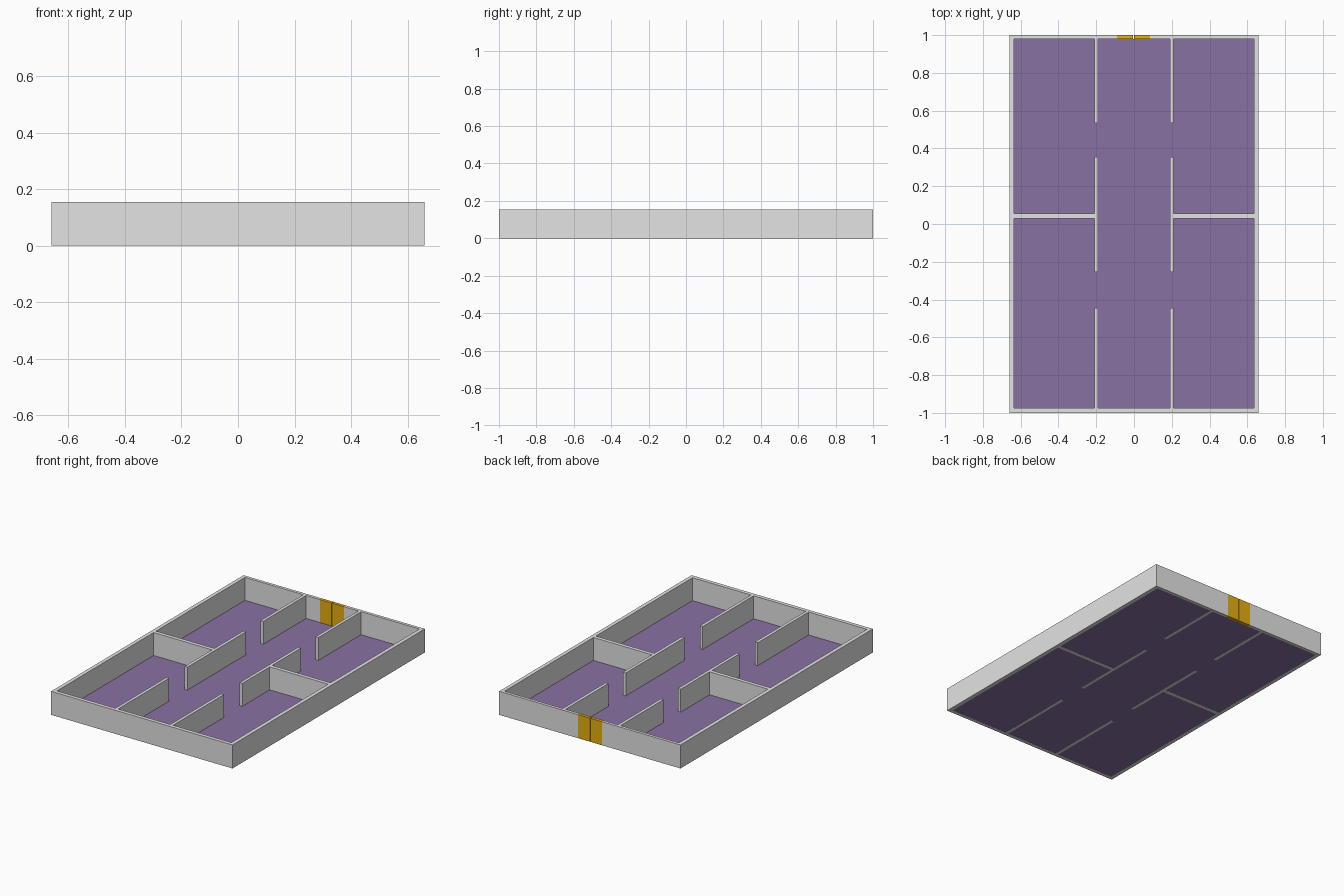
import bpy

if "Cube" in bpy.data.objects:
    bpy.data.objects.remove(bpy.data.objects["Cube"])

H = 0.155          # wall height
X, Y = 0.66, 1.0   # outer half sizes
T = 0.025          # outer wall thickness


def material(name, rgb):
    m = bpy.data.materials.new(name)
    m.diffuse_color = (*rgb, 1)
    m.use_nodes = True
    m.node_tree.nodes["Principled BSDF"].inputs["Base Color"].default_value = m.diffuse_color
    return m


WALL = material("wall grey", (0.77, 0.77, 0.77))
FLOOR = material("floor purple", (0.25, 0.165, 0.37))
DOOR = material("door gold", (0.80, 0.43, 0.005))


def box(name, x0, x1, y0, y1, z0, z1, mat):
    bpy.ops.mesh.primitive_cube_add(
        size=1, location=((x0 + x1) / 2, (y0 + y1) / 2, (z0 + z1) / 2))
    ob = bpy.context.object
    ob.name = name
    ob.scale = (x1 - x0, y1 - y0, z1 - z0)
    bpy.ops.object.transform_apply(location=False, rotation=False, scale=True)
    ob.data.materials.append(mat)
    return ob


# Thin floor, just above the wall bottoms so the walls show from below
box("floor", -X + T, X - T, -Y + T, Y - 0.02, 0.001, 0.004, FLOOR)

# Outer walls, overlapping at the corners in turn
box("front_wall", -X, X - T, -Y, -Y + T, 0, H, WALL)
box("right_wall", X - T, X, -Y, Y - 0.02, 0, H, WALL)
box("left_wall", -X, -X + T, -Y + T, Y, 0, H, WALL)

# Back wall either side of the doorway
box("back_wall_left", -X + T, -0.09, Y - 0.02, Y, 0, H, WALL)
box("back_wall_right", 0.085, X, Y - 0.02, Y, 0, H, WALL)

# Double door
box("door_left", -0.09, -0.004, Y - 0.021, Y, 0, H, DOOR)
box("door_right", -0.001, 0.085, Y - 0.021, Y, 0, H, DOOR)

# Corridor walls with openings, and cross walls between rooms
for side, s in (("left", -1), ("right", 1)):
    xa, xb = sorted((s * 0.19, s * 0.21))
    for part, y0, y1 in (("front", -Y + T, -0.445),
                         ("middle", -0.255, 0.355),
                         ("back", 0.535, Y - 0.02)):
        box(f"corridor_wall_{side}_{part}", xa, xb, y0, y1, 0, H, WALL)
    xa, xb = sorted((s * 0.21, s * (X - T)))
    box(f"cross_wall_{side}", xa, xb, 0.03, 0.055, 0, H, WALL)
